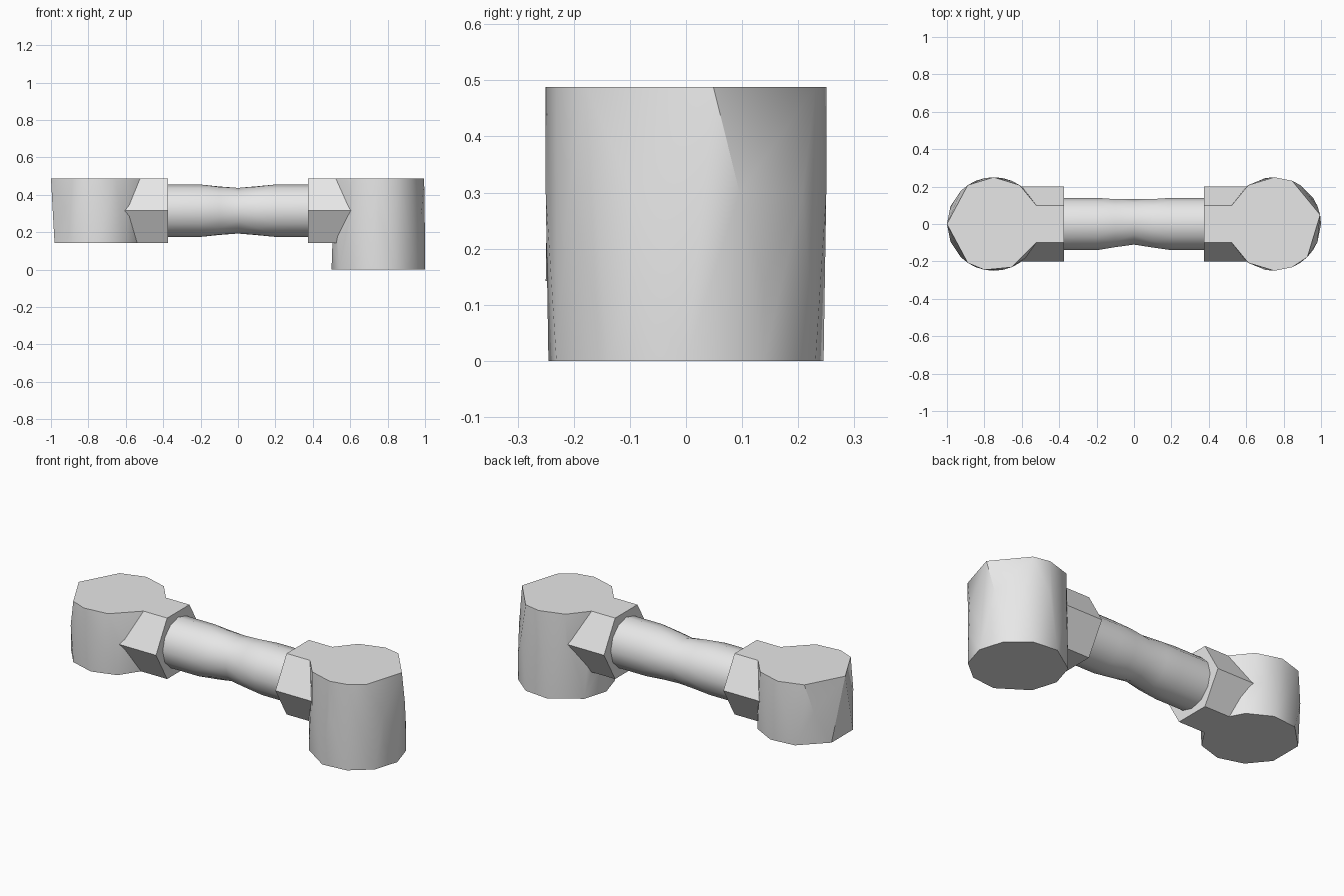
import bpy, bmesh
from math import sin, cos, pi

cube = bpy.data.objects.get("Cube")
if cube:
    bpy.data.objects.remove(cube, do_unlink=True)

TOP, LOW, AXIS = 0.488, 0.142, 0.315

grey = bpy.data.materials.new("light_grey")
grey.use_nodes = True
grey.diffuse_color = (0.8, 0.8, 0.8, 1)
grey.node_tree.nodes["Principled BSDF"].inputs["Base Color"].default_value = (0.8, 0.8, 0.8, 1)


def finish(name, bm):
    bmesh.ops.recalc_face_normals(bm, faces=bm.faces)
    mesh = bpy.data.meshes.new(name)
    bm.to_mesh(mesh)
    bm.free()
    mesh.materials.append(grey)
    obj = bpy.data.objects.new(name, mesh)
    bpy.context.collection.objects.link(obj)
    return obj


def select(obj):
    bpy.ops.object.select_all(action='DESELECT')
    obj.select_set(True)
    bpy.context.view_layer.objects.active = obj


def smooth(obj, angle):
    select(obj)
    bpy.ops.object.shade_smooth_by_angle(angle=angle)


def faceted_drum(name, cx, rings):
    """Irregularly faceted cylinder; each ring lists its corners in 32nds of a turn."""
    bm = bmesh.new()
    for z, steps in rings:
        for k in steps:
            a = k * pi / 16
            bm.verts.new((cx + 0.25 * cos(a), 0.25 * sin(a), z))
    bmesh.ops.convex_hull(bm, input=bm.verts)
    bmesh.ops.dissolve_limit(bm, angle_limit=0.01, verts=bm.verts, edges=bm.edges)
    return finish(name, bm)


def loft(name, rings):
    """Tube through equal-sized rings of points, capped at both ends."""
    bm = bmesh.new()
    loops = [[bm.verts.new(p) for p in ring] for ring in rings]
    for a, b in zip(loops, loops[1:]):
        n = len(a)
        for i in range(n):
            bm.faces.new((a[i], a[(i + 1) % n], b[(i + 1) % n], b[i]))
    bm.faces.new(loops[0])
    bm.faces.new(loops[-1])
    return finish(name, bm)


def hex_ring(x):
    half = (TOP - LOW) / 2
    return [(x, 0.2 * cos(i * pi / 3), (TOP + LOW) / 2 + half * sin(i * pi / 3) / sin(pi / 3))
            for i in range(6)]


def add_collar(drum, side):
    """Fuse the hexagonal collar into the drum."""
    collar = loft("collar", [hex_ring(side * 0.375), hex_ring(side * 0.68)])
    mod = drum.modifiers.new("collar", 'BOOLEAN')
    mod.operation, mod.solver, mod.object = 'UNION', 'EXACT', collar
    select(drum)
    bpy.ops.object.modifier_apply(modifier=mod.name)
    bpy.data.objects.remove(collar, do_unlink=True)
    smooth(drum, 0.45)


# Tall end fitting on the +x side
tall = faceted_drum("tall_end_fitting", 0.75, [
    (0, (0, 3, 6, 9, 13, 16, 19, 23, 26, 29)),
    (0.14, (0, 3, 15, 17, 30)),
    (0.3, (2, 5, 8, 11, 21, 24, 27, 30)),
    (TOP, (1, 6, 8, 11, 14, 18, 21, 24, 26, 28))])
add_collar(tall, 1)

# Short end fitting on the -x side
short = faceted_drum("short_end_fitting", -0.75, [
    (LOW, (1, 4, 7, 10, 14, 18, 21, 24, 27, 31)),
    (0.33, (6, 9, 12, 20, 22, 25, 28)),
    (TOP, (2, 5, 8, 11, 16, 21, 23, 26, 30))])
add_collar(short, -1)


# Rod with a slightly pinched, faceted middle
def rod_ring(x, dip, turn, n=12):
    ring = []
    for i in range(n):
        a = (i + turn) * 2 * pi / n
        r = 0.14 - dip * (0.6 - 0.4 * cos(a))
        ring.append((x, r * cos(a), AXIS + r * sin(a)))
    return ring


rod = loft("connecting_rod", [
    rod_ring(-0.4, 0, 0), rod_ring(-0.2, 0, 0), rod_ring(-0.1, 0.012, 0.5),
    rod_ring(0, 0.03, 0), rod_ring(0.1, 0.01, 0.5), rod_ring(0.2, 0, 0), rod_ring(0.4, 0, 0)])
mod = rod.modifiers.new("facets", 'TRIANGULATE')
select(rod)
bpy.ops.object.modifier_apply(modifier=mod.name)
smooth(rod, 0.55)
